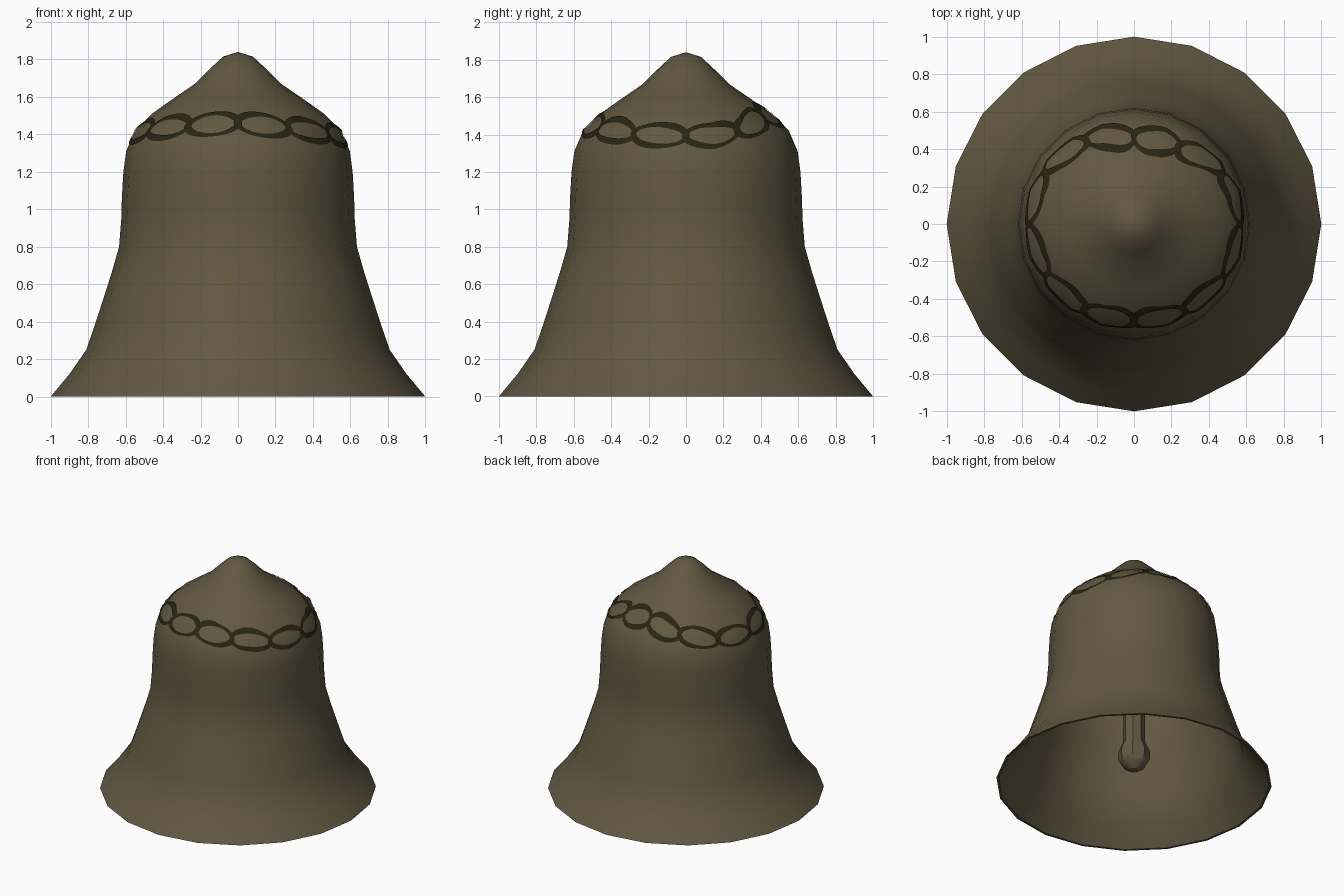
import bpy, bmesh, math

if "Cube" in bpy.data.objects:
    bpy.data.objects.remove(bpy.data.objects["Cube"])

SIDES = 20
OUTER = [(1.0, 0.0), (0.9, 0.12), (0.81, 0.25), (0.765, 0.38), (0.71, 0.55),
         (0.672, 0.67), (0.635, 0.8), (0.623, 0.95), (0.62, 1.06), (0.612, 1.2),
         (0.597, 1.31), (0.55, 1.42), (0.46, 1.51), (0.35, 1.588), (0.23, 1.67),
         (0.15, 1.75), (0.08, 1.815), (0.0, 1.84)]
# (angle in degrees, height) of the hanging chain around the shoulder
CHAIN = [(0, 1.39), (15, 1.39), (35, 1.43), (55, 1.49), (90, 1.51), (125, 1.45),
         (150, 1.41), (180, 1.40), (215, 1.43), (270, 1.46), (315, 1.42),
         (335, 1.395), (360, 1.39)]


def material(name, rgb):
    m = bpy.data.materials.new(name)
    m.diffuse_color = (*rgb, 1)
    m.use_nodes = True
    m.node_tree.nodes["Principled BSDF"].inputs["Base Color"].default_value = m.diffuse_color
    return m


def finish(name, bm, mat, angle=30):
    me = bpy.data.meshes.new(name)
    bm.to_mesh(me)
    bm.free()
    me.materials.append(mat)
    ob = bpy.data.objects.new(name, me)
    bpy.context.collection.objects.link(ob)
    bpy.ops.object.select_all(action='DESELECT')
    ob.select_set(True)
    bpy.context.view_layer.objects.active = ob
    bpy.ops.object.shade_smooth_by_angle(angle=math.radians(angle))
    return ob


def lathe(name, profile, sides, mat, angle=30):
    """Spin a profile of (radius, z) points around the z axis."""
    bm = bmesh.new()
    rings = []
    for r, z in profile:
        n = 1 if r == 0 else sides
        rings.append([bm.verts.new((r * math.cos(2 * math.pi * i / sides),
                                    r * math.sin(2 * math.pi * i / sides), z))
                      for i in range(n)])
    for a, b in zip(rings, rings[1:]):
        for i in range(sides):
            j = (i + 1) % sides
            quad = [a[i % len(a)], a[j % len(a)], b[j % len(b)], b[i % len(b)]]
            bm.faces.new(list(dict.fromkeys(quad)))
    return finish(name, bm, mat, angle)


def lerp_table(table, x):
    for (x0, y0), (x1, y1) in zip(table, table[1:]):
        if x0 <= x <= x1:
            return y0 + (y1 - y0) * (x - x0) / (x1 - x0)
    return table[-1][1]


def on_shell(deg, z):
    """Point just outside the faceted bell surface."""
    step = 360 / SIDES
    facet = math.cos(math.pi / SIDES) / math.cos(math.radians(deg % step - step / 2))
    r = lerp_table([(h, r) for r, h in OUTER], z) * facet + 0.005
    a = math.radians(deg)
    return (r * math.cos(a), r * math.sin(a), z + 0.003)


bronze = material("aged bronze", (0.122, 0.098, 0.054))
dark = material("dark chain paint", (0.021, 0.018, 0.006))

# Bell: outer wall up to the crown, inner wall slightly inside it
inner = [(max(r - 0.018, 0), z - (0.03 if z > 1.25 else 0)) for r, z in OUTER[:-1]]
inner = inner[::-1]
inner.insert(0, (0.0, 1.80))
lathe("bell_shell", inner + OUTER, SIDES, bronze)

# Clapper: rod and striking ball
lathe("clapper", [(0, 0.1), (0.035, 0.1), (0.085, 0.135), (0.117, 0.19), (0.117, 0.25),
                  (0.08, 0.33), (0.08, 1.55), (0, 1.55)], 8, bronze)

# Painted chain: overlapping uneven oval links laid on the shoulder
bm = bmesh.new()
LINKS, SEG = 12, 64
for k in range(LINKS):
    mid = (k + 0.5) * 360 / LINKS
    loops = []
    for i in range(SEG):
        t = 2 * math.pi * i / SEG
        w = 0.013 + 0.004 * math.sin(2 * t + k * 1.7) + 0.004 * math.cos(t) ** 2
        pts = []
        for s in (-1, 1):
            deg = (mid + (15.3 + s * math.degrees(w / 0.53)) * math.cos(t)) % 360
            z = lerp_table(CHAIN, deg) + (0.057 + s * w) * math.sin(t)
            pts.append(bm.verts.new(on_shell(deg, z)))
        loops.append(pts)
    for i in range(SEG):
        a, b = loops[i], loops[(i + 1) % SEG]
        bm.faces.new((a[0], a[1], b[1], b[0]))
finish("painted_chain", bm, dark)
